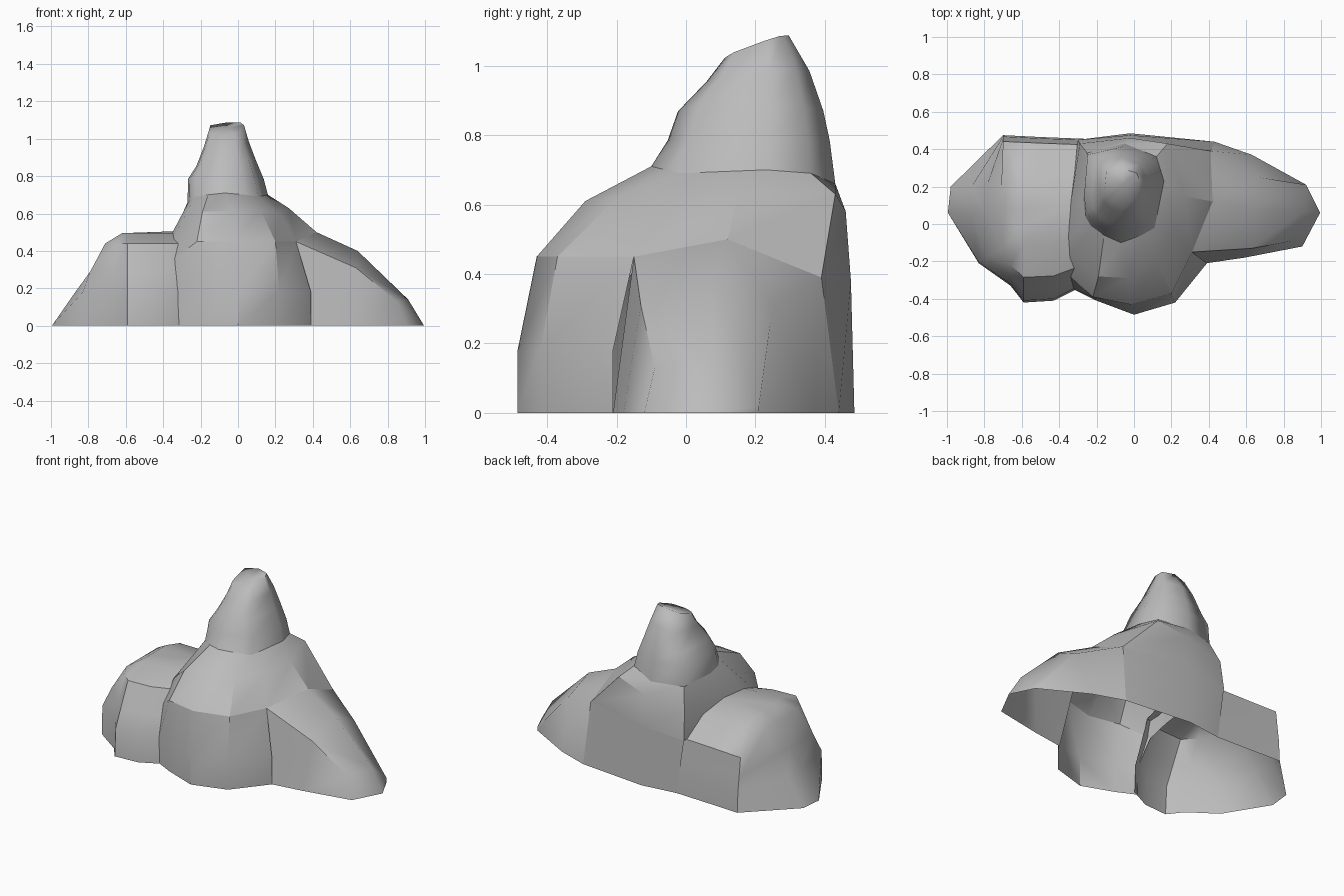
import bpy
import bmesh
from math import radians

cube = bpy.data.objects.get("Cube")
if cube:
    bpy.data.objects.remove(cube, do_unlink=True)

GREY = (0.5, 0.5, 0.5, 1.0)
stone = bpy.data.materials.new("grey_stone")
stone.use_nodes = True
stone.diffuse_color = GREY
shader = next(n for n in stone.node_tree.nodes if n.type == "BSDF_PRINCIPLED")
shader.inputs["Base Color"].default_value = GREY
shader.inputs["Roughness"].default_value = 0.9


def loft(name, rows, closed=False, cap=None, sharp=35):
    """Skin rows of points, lowest first, with an optional fan to a cap point."""
    bm = bmesh.new()
    grid = [[bm.verts.new(point) for point in row] for row in rows]
    count = len(rows[0])
    spans = [(i, (i + 1) % count) for i in range(count if closed else count - 1)]
    for low, high in zip(grid, grid[1:]):
        for i, j in spans:
            bm.faces.new((low[i], low[j], high[j], high[i]))
    if cap:
        tip = bm.verts.new(cap)
        for i, j in spans:
            bm.faces.new((grid[-1][i], grid[-1][j], tip))
    bmesh.ops.remove_doubles(bm, verts=bm.verts, dist=0.001)
    mesh = bpy.data.meshes.new(name)
    bm.to_mesh(mesh)
    bm.free()
    mesh.materials.append(stone)
    mesh.polygons.foreach_set("use_smooth", [True] * len(mesh.polygons))
    mesh.set_sharp_from_angle(angle=radians(sharp))
    obj = bpy.data.objects.new(name, mesh)
    bpy.context.collection.objects.link(obj)
    return obj


def at_height(outline, z):
    return [(x, y, z) for x, y in outline]


# Faceted shoulders of the main rock: five front columns, then round the back
ledge = [(-.35, -.27, .35), (-.22, -.39, .45), (-.02, -.43, .45), (.2, -.37, .45),
         (.31, -.15, .45), (.42, .12, .5), (.41, .39, .39), (-.02, .475, .38),
         (-.3, .45, .35), (-.35, .1, .42), (-.365, -.15, .4)]
shoulder = [(-.34, -.17, .48), (-.19, -.28, .61), (-.03, -.29, .61), (.12, -.2, .62),
            (.22, -.04, .6), (.27, .15, .63), (.18, .43, .63), (-.02, .46, .58),
            (-.29, .43, .53), (-.34, .1, .5), (-.35, -.07, .5)]
rim = [(-.23, -.01, .69), (-.16, -.06, .7), (-.07, -.1, .71), (.04, -.06, .7),
       (.11, -.02, .69), (.16, .23, .7), (.12, .36, .69), (-.05, .43, .66),
       (-.25, .38, .66), (-.27, .13, .66), (-.26, .04, .67)]
loft("main_rock_shoulders", [ledge, shoulder, rim], closed=True, sharp=25)

# Upright front wall of the main rock
foot = [(-.32, -.35), (-.2, -.41), (0, -.485), (.22, -.42), (.39, -.21)]
loft("main_rock_front", [at_height(foot, 0), at_height(foot, .18), ledge[:5]], sharp=35)

# Back wall
back_foot = [(.43, .44), (-.02, .485), (-.25, .455)]
loft("main_rock_back", [at_height(back_foot, 0), ledge[6:9]])


# Leaning peak: the rim shrinks towards a tilted top
def peak_ring(scale_x, scale_y, centre_y, z, tilt_x, tilt_y):
    ring = []
    for x, y, _ in rim:
        dx, dy = (x + .05) * scale_x, (y - .17) * scale_y
        ring.append((dx - .06, dy + centre_y, z + dx * tilt_x + dy * tilt_y))
    return ring


peak = [rim,
        peak_ring(.94, .88, .185, .785, 0, 0),
        peak_ring(.74, .79, .19, .87, .1, 0),
        peak_ring(.56, .56, .21, .97, .1, .1),
        peak_ring(.44, .35, .205, 1.055, .1, .35)]
loft("peak", peak, closed=True, cap=(-.06, .21, 1.055), sharp=80)

# Long ridge sloping down to the side, in rows from front foot to back foot
tip = (.995, .06, 0)
loft("side_ridge", [
    [(.385, -.21, 0), (.59, -.18, 0), (.9, -.12, 0), tip],
    [ledge[4], (.63, -.13, .31), (.85, -.09, .13), tip],
    [ledge[5], (.64, .08, .4), (.91, .07, .14), tip],
    [ledge[6], (.66, .25, .31), (.92, .21, .02), tip],
    [(.43, .44, 0), (.63, .37, 0), (.92, .21, 0), tip],
], sharp=50)

# Rounded side boulder: steep at the back, domed at the front, clipped at its far end
boulder_foot = [(-.25, .455), (-.5, .465), (-.7, .475), (-.98, .2), (-.995, .06),
                (-.83, -.21), (-.66, -.33), (-.59, -.42), (-.43, -.41), (-.29, -.34)]


def boulder_ring(z, limit, front, back):
    ring = []
    for x, y in boulder_foot:
        y = .1 + (y - .1) * (back if y > .1 else front)
        ring.append((max(x, limit), y, z * (1 - .9 * max(0, y - .2))))
    return ring


boulder = [boulder_ring(0, -1, 1, 1), boulder_ring(.18, -.87, .98, .98),
           boulder_ring(.29, -.79, .88, .95), boulder_ring(.44, -.71, .74, .91),
           boulder_ring(.495, -.62, .4, .5)]
loft("side_boulder", boulder, cap=(-.34, .1, .505), sharp=45)
